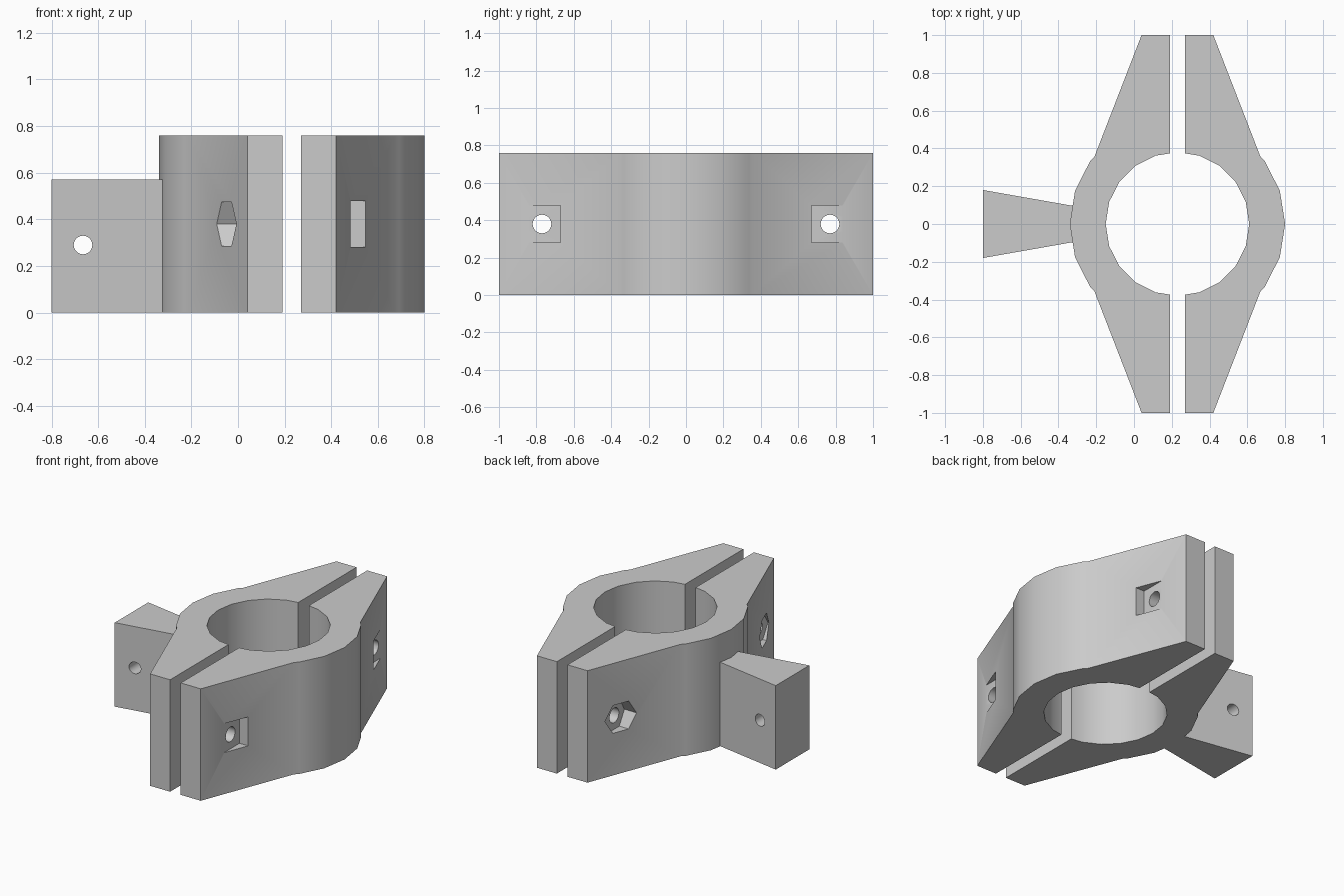
import bpy, bmesh
from math import cos, sin, radians, pi
from mathutils import Matrix, Vector

cube = bpy.data.objects.get("Cube")
if cube:
    bpy.data.objects.remove(cube, do_unlink=True)

HEIGHT, MID_X, BOLT_Y, BOLT_Z = 0.76, 0.23, 0.77, 0.38

grey = bpy.data.materials.new("plain grey")
grey.use_nodes = True
colour = (0.6, 0.6, 0.6, 1)
grey.diffuse_color = colour
grey.node_tree.nodes["Principled BSDF"].inputs["Base Color"].default_value = colour


def add_object(name, bm):
    bmesh.ops.recalc_face_normals(bm, faces=bm.faces)
    mesh = bpy.data.meshes.new(name)
    bm.to_mesh(mesh)
    bm.free()
    mesh.materials.append(grey)
    obj = bpy.data.objects.new(name, mesh)
    bpy.context.collection.objects.link(obj)
    return obj


def extrude_outline(name, points, height):
    bm = bmesh.new()
    face = bm.faces.new([bm.verts.new((x, y, 0)) for x, y in points])
    up = bmesh.ops.extrude_face_region(bm, geom=[face])["geom"]
    verts = [v for v in up if isinstance(v, bmesh.types.BMVert)]
    bmesh.ops.translate(bm, verts=verts, vec=(0, 0, height))
    return add_object(name, bm)


def prism(name, sides, radius, start, end, spin=0):
    """Regular prism running from start to end."""
    start, end = Vector(start), Vector(end)
    axis = end - start
    turn = axis.to_track_quat("Z", "Y").to_matrix().to_4x4()
    matrix = Matrix.Translation((start + end) / 2) @ turn @ Matrix.Rotation(spin, 4, "Z")
    bm = bmesh.new()
    bmesh.ops.create_cone(bm, cap_ends=True, segments=sides, radius1=radius,
                          radius2=radius, depth=axis.length, matrix=matrix)
    return add_object(name, bm)


def cut(obj, cutters):
    bpy.context.view_layer.objects.active = obj
    for cutter in cutters:
        mod = obj.modifiers.new("cut", "BOOLEAN")
        mod.operation, mod.solver, mod.object = "DIFFERENCE", "EXACT", cutter
        bpy.ops.object.modifier_apply(modifier=mod.name)
        bpy.data.objects.remove(cutter, do_unlink=True)


def smooth(obj):
    bpy.ops.object.select_all(action="DESELECT")
    obj.select_set(True)
    bpy.context.view_layer.objects.active = obj
    bpy.ops.object.shade_smooth_by_angle(angle=radians(30))


def arc(radius, first, last, step):
    return [(radius * cos(radians(a)), radius * sin(radians(a)))
            for a in range(first, last + step, step)]


# Clamp half: outer arc, tapered wing, split face, bore arc
wing = [(0.44, 0.355), (0.19, 1), (0.04, 1), (0.04, 0.374)]
outline = (arc(0.57, -36, 36, 18) + wing + arc(0.38, 72, -72, -18)
           + [(u, -y) for u, y in reversed(wing)])

for name, side in (("left_clamp_half", 1), ("right_clamp_half", -1)):
    half = extrude_outline(name, [(MID_X + side * u, y) for u, y in outline], HEIGHT)
    cutters = []
    for y in (-BOLT_Y, BOLT_Y):
        # Bolt hole
        cutters.append(prism("bolt_hole", 20, 0.05, (-0.6, y, BOLT_Z), (1, y, BOLT_Z)))
        # Square pocket on the left half, hexagonal nut pocket on the right
        if side > 0:
            cutters.append(prism("square_pocket", 4, 0.139, (0.482, y, BOLT_Z),
                                 (1, y, BOLT_Z), pi / 4))
        else:
            pocket = prism("nut_pocket", 6, 0.109, (0, y, BOLT_Z), (-0.6, y, BOLT_Z))
            # Keep the hexagon flat at top and bottom
            top = max(v.co.z for v in pocket.data.vertices) - BOLT_Z
            if top > 0.1:
                pocket.data.transform(Matrix.Translation((0, y, BOLT_Z))
                                      @ Matrix.Rotation(pi / 6, 4, "X")
                                      @ Matrix.Translation((0, -y, -BOLT_Z)))
            cutters.append(pocket)
    cut(half, cutters)
    smooth(half)

# Mounting arm, flaring outwards, with a cross hole
arm = extrude_outline("mounting_arm",
                      [(-0.8, -0.18), (-0.3, -0.092), (-0.3, 0.092), (-0.8, 0.18)], 0.57)
cut(arm, [prism("arm_hole", 20, 0.04, (-0.665, -0.5, 0.29), (-0.665, 0.5, 0.29))])
smooth(arm)
